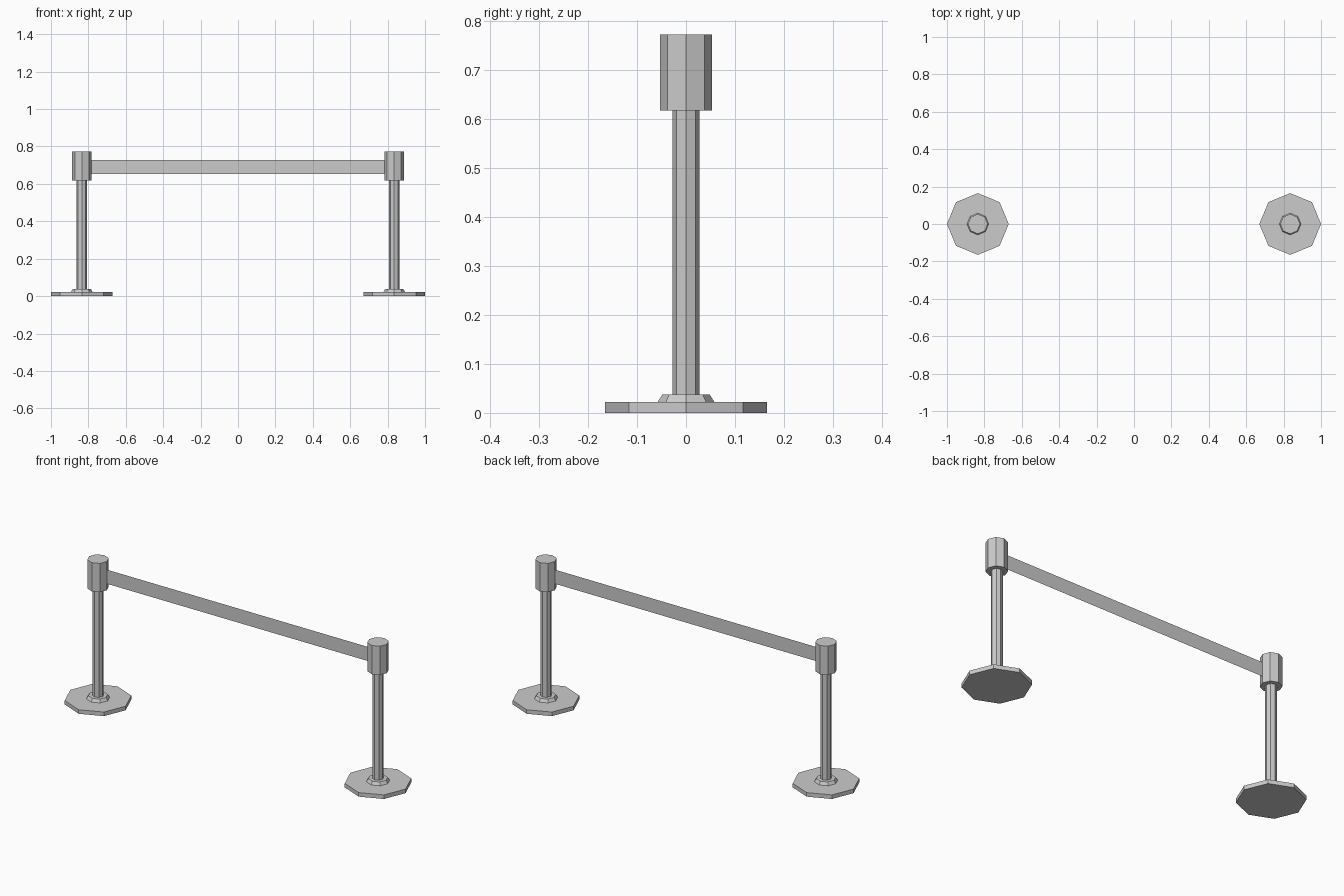
import bpy
import bmesh
from math import pi

if "Cube" in bpy.data.objects:
    bpy.data.objects.remove(bpy.data.objects["Cube"])

POST_X = 0.835
SIDES = 8


def octagon(name, x, z0, z1, r0, r1):
    """Flat-sided eight-sided prism or cone section with corners on the axes."""
    bpy.ops.mesh.primitive_cone_add(vertices=SIDES, radius1=r0, radius2=r1, depth=z1 - z0,
                                    location=(x, 0, (z0 + z1) / 2))
    bpy.context.object.name = name


# Two identical posts
for side, x in (("left", -POST_X), ("right", POST_X)):
    octagon(side + "_base", x, 0.0, 0.022, 0.165, 0.165)
    octagon(side + "_collar", x, 0.022, 0.038, 0.058, 0.048)
    octagon(side + "_pole", x, 0.038, 0.617, 0.028, 0.028)
    octagon(side + "_belt_head", x, 0.617, 0.772, 0.053, 0.053)

# Belt: a single thin sheet stretched between the heads
bpy.ops.mesh.primitive_plane_add(size=1, location=(0, 0, 0.69), rotation=(pi / 2, 0, 0))
belt = bpy.context.object
belt.name = "belt"
belt.scale = (2 * (POST_X - 0.053), 0.076, 1)
